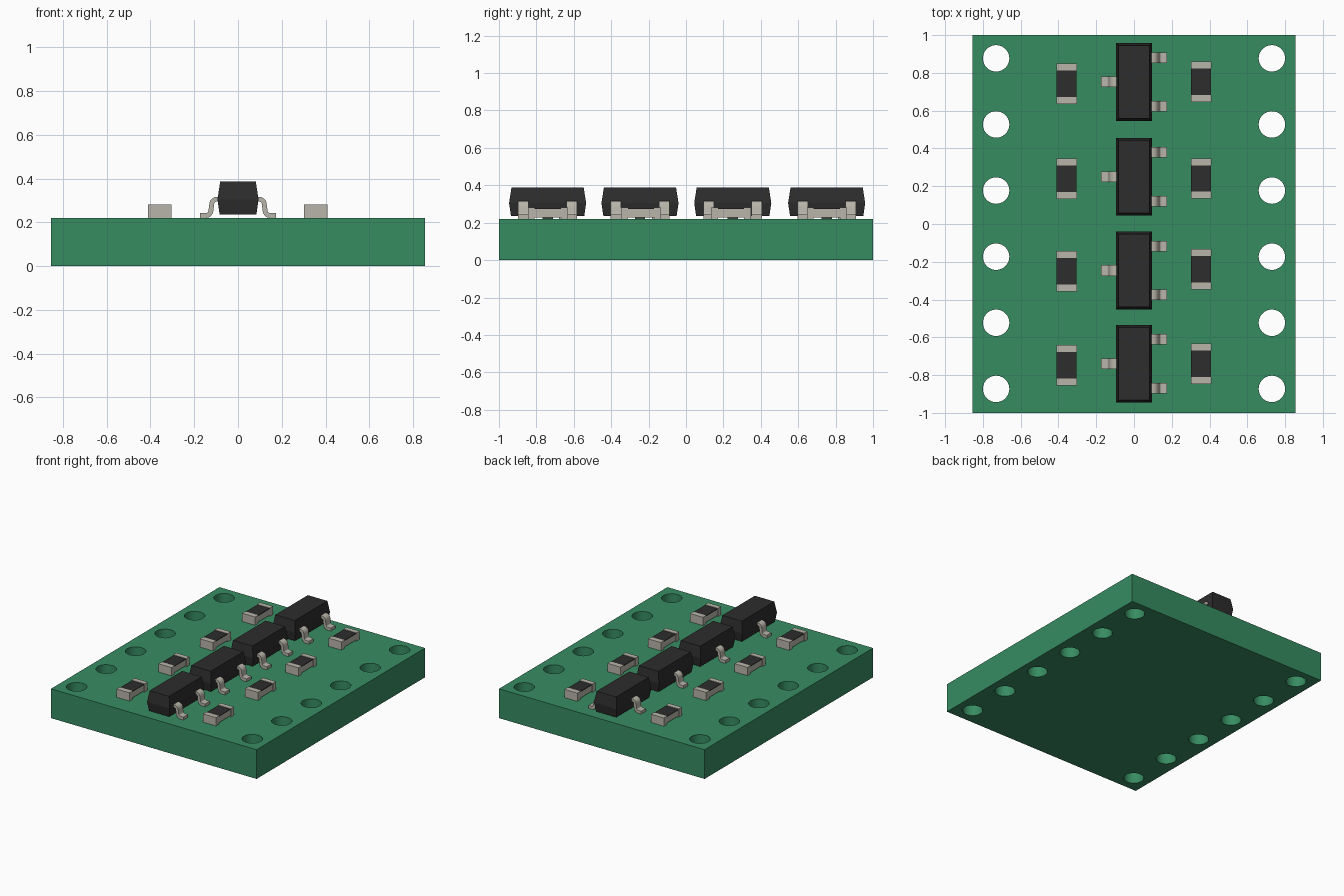
import bpy, bmesh, math
from mathutils import Vector

cube = bpy.data.objects.get("Cube")
if cube:
    bpy.data.objects.remove(cube, do_unlink=True)


def material(name, rgb):
    m = bpy.data.materials.new(name)
    m.use_nodes = True
    m.diffuse_color = (*rgb, 1)
    bsdf = next(n for n in m.node_tree.nodes if n.type == 'BSDF_PRINCIPLED')
    bsdf.inputs["Base Color"].default_value = (*rgb, 1)
    return m


GREEN = material("board green", (0.038, 0.262, 0.121))
BLACK = material("package black", (0.026, 0.026, 0.027))
METAL = material("tin grey", (0.48, 0.465, 0.40))

BOARD_TOP = 0.22


def add_object(name, bm, mat):
    bmesh.ops.recalc_face_normals(bm, faces=bm.faces)
    mesh = bpy.data.meshes.new(name)
    bm.to_mesh(mesh)
    bm.free()
    mesh.materials.append(mat)
    ob = bpy.data.objects.new(name, mesh)
    bpy.context.collection.objects.link(ob)
    return ob


def smooth(ob):
    bpy.ops.object.select_all(action='DESELECT')
    ob.select_set(True)
    bpy.context.view_layer.objects.active = ob
    bpy.ops.object.shade_smooth_by_angle(angle=math.radians(30))


def add_box(bm, lo, hi):
    ret = bmesh.ops.create_cube(bm, size=1)
    for v in ret["verts"]:
        v.co = [(a + b) / 2 + c * (b - a) for a, b, c in zip(lo, hi, v.co)]


def loft(bm, rings):
    """Skin a list of equal-length closed rings and cap both ends."""
    rings = [[bm.verts.new(p) for p in ring] for ring in rings]
    n = len(rings[0])
    for a, b in zip(rings, rings[1:]):
        for i in range(n):
            bm.faces.new((a[i], a[(i + 1) % n], b[(i + 1) % n], b[i]))
    bm.faces.new(rings[0])
    bm.faces.new(rings[-1])


# Board: flat outline with drilled holes, extruded
def make_board():
    curve = bpy.data.curves.new("board", 'CURVE')
    curve.dimensions = '2D'
    curve.fill_mode = 'BOTH'
    curve.extrude = BOARD_TOP / 2

    def outline(points):
        sp = curve.splines.new('POLY')
        sp.points.add(len(points) - 1)
        for p, (x, y) in zip(sp.points, points):
            p.co = (x, y, 0, 1)
        sp.use_cyclic_u = True

    outline([(-0.855, -1), (0.855, -1), (0.855, 1), (-0.855, 1)])
    for x in (-0.73, 0.73):
        for row in range(6):
            y = 0.877 - 0.35 * row
            outline([(x + 0.07 * math.cos(t * math.tau / 40),
                      y + 0.07 * math.sin(t * math.tau / 40)) for t in range(40)])
    ob = bpy.data.objects.new("board", curve)
    bpy.context.collection.objects.link(ob)
    ob.location.z = BOARD_TOP / 2
    bpy.ops.object.select_all(action='DESELECT')
    ob.select_set(True)
    bpy.context.view_layer.objects.active = ob
    bpy.ops.object.convert(target='MESH')
    ob = bpy.context.view_layer.objects.active
    bm = bmesh.new()
    bm.from_mesh(ob.data)
    bmesh.ops.remove_doubles(bm, verts=bm.verts, dist=1e-5)
    bmesh.ops.recalc_face_normals(bm, faces=bm.faces)
    bm.to_mesh(ob.data)
    bm.free()
    ob.data.materials.clear()
    ob.data.materials.append(GREEN)
    smooth(ob)


# Transistor body: widest at the mould line, tapered above and below
def make_body(name, cy):
    bm = bmesh.new()
    rings = []
    for z, inset in ((0.237, 0.010), (0.305, 0), (0.388, 0.013)):
        hx, hy = 0.094 - inset, 0.206 - inset
        rings.append([(sx * hx, cy + sy * hy, z)
                      for sx, sy in ((-1, -1), (1, -1), (1, 1), (-1, 1))])
    loft(bm, rings)
    add_object(name, bm, BLACK)


# Gull-wing lead: flat strip swept along a path with two rounded bends
def lead_path():
    pts = [Vector((0.07, 0.306))]
    for i in range(6):
        a = math.radians(90 - 85 * i / 5)
        pts.append(Vector((0.098 + 0.022 * math.cos(a), 0.284 + 0.022 * math.sin(a))))
    for i in range(6):
        a = math.radians(185 + 85 * i / 5)
        pts.append(Vector((0.146 + 0.022 * math.cos(a), 0.254 + 0.022 * math.sin(a))))
    pts.append(Vector((0.174, 0.232)))
    return pts


def make_lead(name, side, cy):
    bm = bmesh.new()
    pts = lead_path()
    rings = []
    for i, p in enumerate(pts):
        d = (pts[min(i + 1, len(pts) - 1)] - pts[max(i - 1, 0)]).normalized()
        n = Vector((-d.y, d.x)) * 0.011
        rings.append([(side * (p.x + s * n.x), cy + w, p.y + s * n.y)
                      for s, w in ((1, -0.028), (1, 0.028), (-1, 0.028), (-1, -0.028))])
    loft(bm, rings)
    smooth(add_object(name, bm, METAL))


# Chip resistor: raised ceramic bar, two end caps and a dark top coat
def make_resistor(name, cx, cy):
    hx, hy, cap = 0.054, 0.107, 0.037
    bm = bmesh.new()
    add_box(bm, (cx - hx + 0.002, cy - hy + 0.01, 0.229),
            (cx + hx - 0.002, cy + hy - 0.01, 0.274))
    for s in (-1, 1):
        y0, y1 = sorted((cy + s * hy, cy + s * (hy - cap)))
        add_box(bm, (cx - hx, y0, BOARD_TOP), (cx + hx, y1, 0.282))
    add_object(name + "_terminals", bm, METAL)
    bm = bmesh.new()
    add_box(bm, (cx - hx + 0.002, cy - hy + cap, 0.2735),
            (cx + hx - 0.002, cy + hy - cap, 0.279))
    add_object(name + "_top_coat", bm, BLACK)


make_board()

# Rows: transistor y, right resistor y, left resistor y
rows = ((0.752, 0.743, 0.753), (0.25, 0.24, 0.241),
        (-0.246, -0.251, -0.24), (-0.74, -0.748, -0.739))
for i, (cy, right_y, left_y) in enumerate(rows, 1):
    make_body(f"transistor_body_{i}", cy)
    make_lead(f"transistor_lead_single_{i}", -1, cy)
    make_lead(f"transistor_lead_back_{i}", 1, cy + 0.129)
    make_lead(f"transistor_lead_front_{i}", 1, cy - 0.129)
    make_resistor(f"right_resistor_{i}", -0.357, right_y)
    make_resistor(f"left_resistor_{i}", 0.355, left_y)
